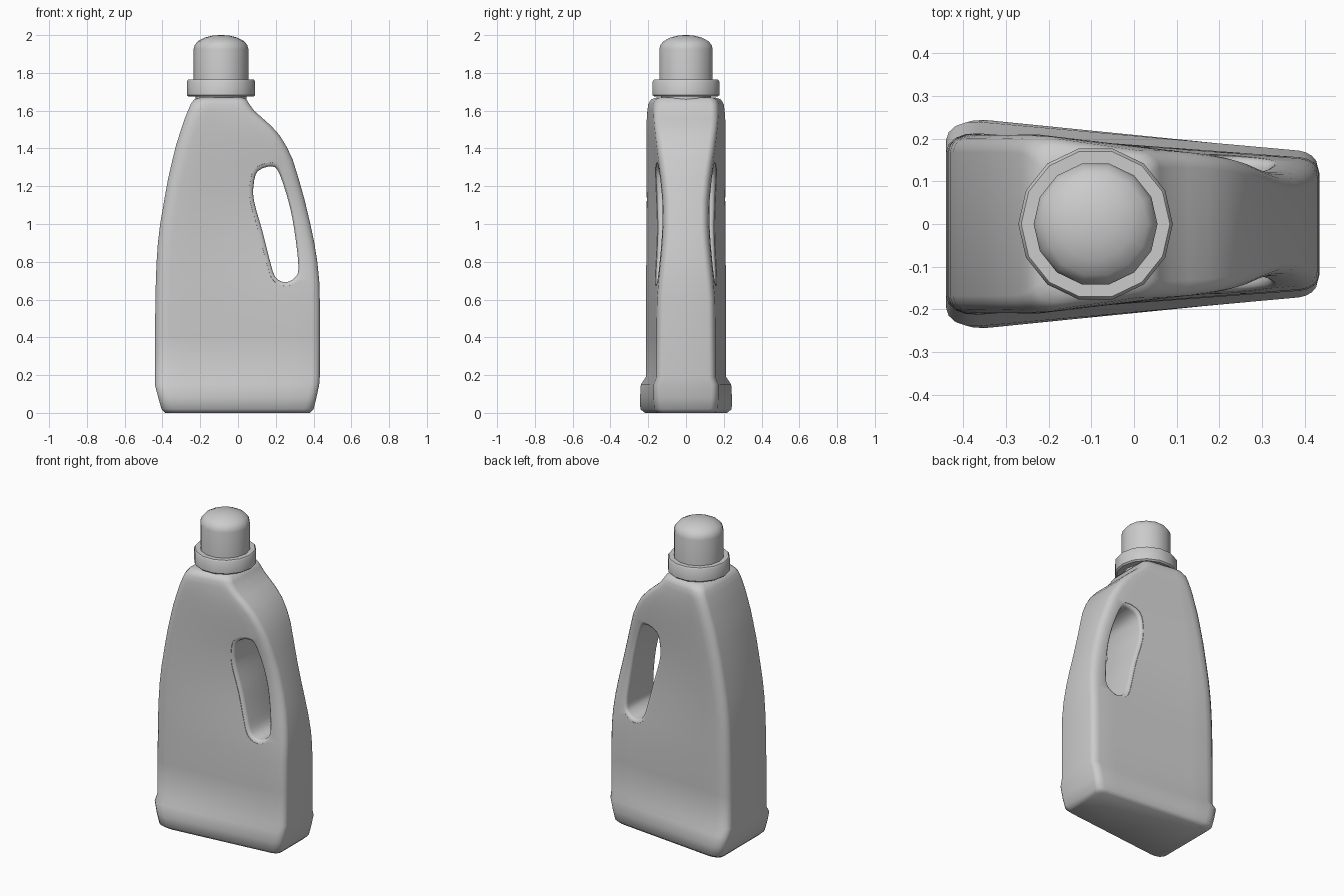
import bpy, bmesh, math
from mathutils import Vector

if "Cube" in bpy.data.objects:
    bpy.data.objects.remove(bpy.data.objects["Cube"])

# body keys: z, left x, right x, half depth at left, half depth at right
KEYS = [
    (0.00, -.385, .38, .225, .145), (0.02, -.405, .40, .25, .163),
    (0.08, -.422, .415, .251, .167), (0.15, -.44, .43, .246, .168),
    (0.19, -.44, .433, .218, .153), (0.40, -.44, .434, .218, .153),
    (0.60, -.437, .433, .218, .15), (0.70, -.435, .43, .218, .141),
    (0.80, -.431, .42, .218, .13), (0.90, -.424, .404, .218, .12),
    (1.00, -.412, .383, .218, .114), (1.13, -.39, .352, .218, .115),
    (1.24, -.37, .321, .218, .126), (1.34, -.347, .29, .218, .14),
    (1.41, -.33, .257, .218, .15), (1.47, -.311, .22, .218, .157),
    (1.52, -.295, .175, .218, .162), (1.56, -.281, .13, .217, .165),
    (1.60, -.265, .085, .215, .166), (1.635, -.25, .06, .21, .165),
    (1.66, -.232, .045, .195, .155), (1.67, -.20, .02, .165, .135),
]


def key_at(z):
    for a, b in zip(KEYS, KEYS[1:]):
        if z <= b[0]:
            t = (z - a[0]) / (b[0] - a[0])
            return [p + (q - p) * t for p, q in zip(a, b)]
    return KEYS[-1]


def half(x, z):
    _, xl, xr, hl, hr = key_at(z)
    return hl + (hr - hl) * (x - xl) / (xr - xl)


def half_ring(z):
    """Front-side outline of one section, left to right, rounded corners."""
    _, xl, xr, hl, hr = key_at(z)
    pts = []
    for i in range(5):
        a = math.pi / 2 * i / 4
        x = xl + .075 * (1 - math.cos(a))
        pts.append((x, half(x, z) - .05 * (1 - math.sin(a))))
    for i in range(1, 7):
        x = xl + .075 + (xr - xl - .12) * i / 7
        pts.append((x, half(x, z)))
    for i in range(5):
        a = math.pi / 2 * (1 - i / 4)
        x = xr - .045 * (1 - math.cos(a))
        pts.append((x, half(x, z) - .033 * (1 - math.sin(a))))
    return pts


def loft(name, rings):
    """Skin closed rings of equal length and cap both ends."""
    bm = bmesh.new()
    vr = [[bm.verts.new(p) for p in r] for r in rings]
    n = len(vr[0])
    for a, b in zip(vr, vr[1:]):
        for i in range(n):
            j = (i + 1) % n
            bm.faces.new((a[i], a[j], b[j], b[i]))
    bm.faces.new(vr[0][::-1])
    bm.faces.new(vr[-1])
    bmesh.ops.recalc_face_normals(bm, faces=bm.faces[:])
    me = bpy.data.meshes.new(name)
    bm.to_mesh(me)
    bm.free()
    ob = bpy.data.objects.new(name, me)
    bpy.context.collection.objects.link(ob)
    return ob


def smooth(ob, deg):
    bpy.ops.object.select_all(action='DESELECT')
    ob.select_set(True)
    bpy.context.view_layer.objects.active = ob
    bpy.ops.object.shade_smooth_by_angle(angle=math.radians(deg))


# bottle body
rings = []
for k in KEYS:
    h = half_ring(k[0])
    rings.append([(x, -y, k[0]) for x, y in h] + [(x, y, k[0]) for x, y in reversed(h)])
body = loft("bottle_body", rings)

# handle hole cutter: smooth profile, flared to follow the body surface
HOLE = [(.083, 1.21), (.105, 1.28), (.18, 1.305), (.22, 1.265), (.275, 1.09), (.305, .92),
        (.32, .765), (.30, .715), (.25, .692), (.197, .72), (.165, .82), (.13, .96), (.085, 1.12)]
P = [Vector(p) for p in HOLE]
prof = []
for i in range(len(P)):
    p0, p1, p2, p3 = (P[(i + k) % len(P)] for k in (-1, 0, 1, 2))
    for t in (0, 1 / 3, 2 / 3):
        prof.append(.5 * (2 * p1 + (p2 - p0) * t + (2 * p0 - 5 * p1 + 4 * p2 - p3) * t * t
                          + (3 * p1 - p0 - 3 * p2 + p3) * t ** 3))
R = .02
FLARE = [(1.25, .04), (1, 0), (.5, -.13 * R), (.13, -.5 * R), (0, -R)]
cut_rings = []
for side, steps in ((-1, FLARE), (1, FLARE[::-1])):
    for off, dy in steps:
        ring = []
        for i, p in enumerate(prof):
            t = (prof[(i + 1) % len(prof)] - prof[i - 1]).normalized()
            q = p + Vector((-t.y, t.x)) * off * R
            ring.append((q.x, side * (half(p.x, p.y) + dy), q.y))
        cut_rings.append(ring)
cutter = loft("hole_cutter", cut_rings)
cutter.hide_render = True
mod = body.modifiers.new("handle_hole", 'BOOLEAN')
mod.operation = 'DIFFERENCE'
mod.solver = 'EXACT'
mod.object = cutter
bpy.context.view_layer.objects.active = body
bpy.ops.object.modifier_apply(modifier=mod.name)
bpy.data.objects.remove(cutter)
smooth(body, 50)


def turned(name, profile, sides=14):
    """Round part on the neck axis from (radius, z) points."""
    ob = loft(name, [[(-.09 + r * math.cos(2 * math.pi * i / sides),
                       r * math.sin(2 * math.pi * i / sides), z)
                      for i in range(sides)] for r, z in profile])
    smooth(ob, 40)
    return ob


# neck, collar and domed cap
turned("neck", [(.135, 1.64), (.135, 1.70)])
turned("collar", [(.172, 1.674), (.181, 1.682), (.181, 1.755), (.174, 1.765)])
turned("cap", [(.145, 1.70), (.145, 1.925), (.139, 1.948), (.122, 1.968),
               (.085, 1.987), (.045, 1.997), (.01, 2.0)])
